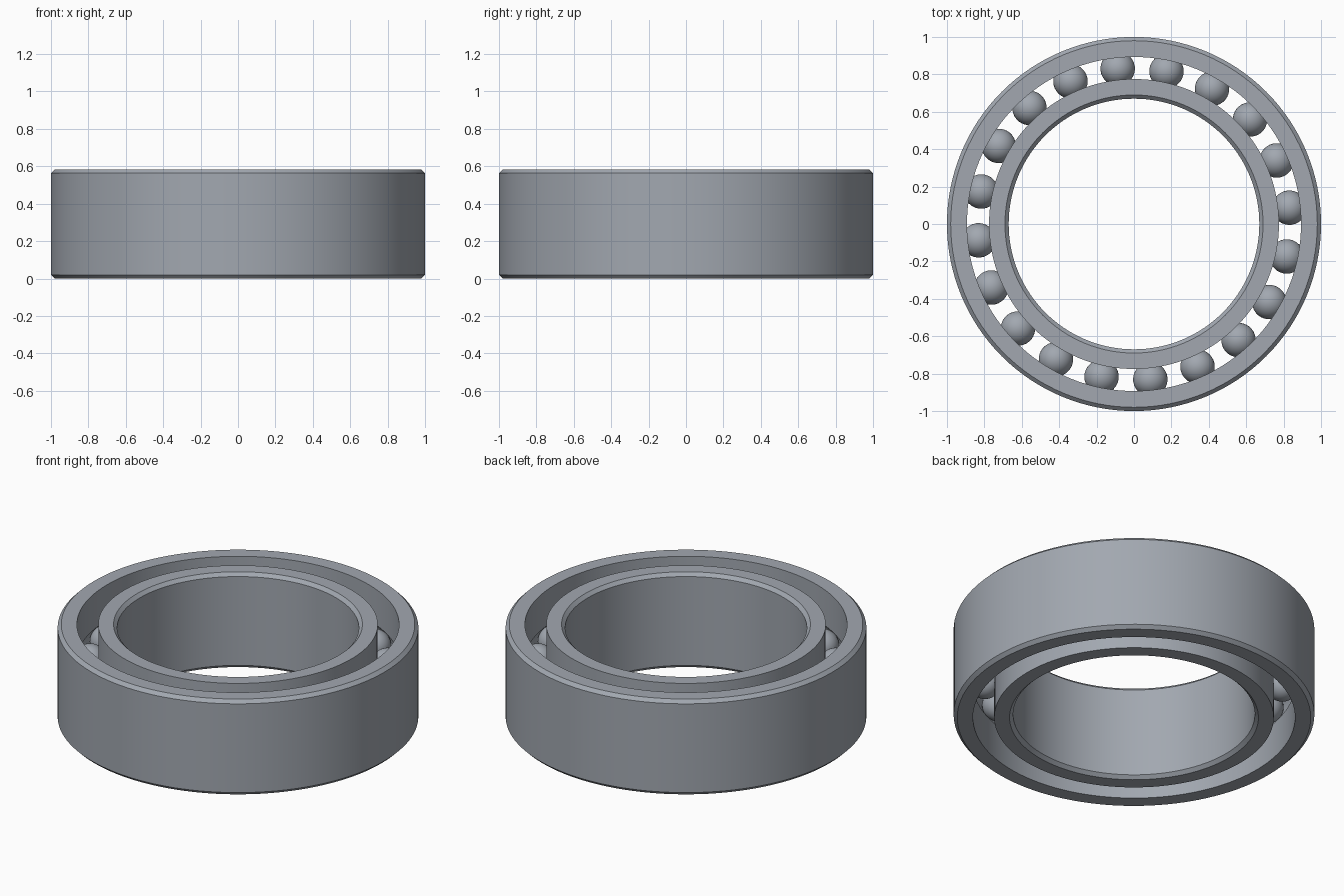
import bpy
import bmesh
import math
from mathutils import Matrix, Vector

cube = bpy.data.objects.get("Cube")
if cube:
    bpy.data.objects.remove(cube, do_unlink=True)

HEIGHT = 0.583
MID = HEIGHT / 2
CHAMFER = 0.02
PITCH = 0.835          # radius of the circle of ball centres
BALL = 0.092
BALL_COUNT = 20
PHASE = math.radians(6)

steel = bpy.data.materials.new("steel grey")
steel.use_nodes = True
colour = (0.36, 0.39, 0.435, 1)
steel.diffuse_color = colour
steel.node_tree.nodes["Principled BSDF"].inputs["Base Color"].default_value = colour


def finish(name, bm):
    bmesh.ops.recalc_face_normals(bm, faces=bm.faces)
    mesh = bpy.data.meshes.new(name)
    bm.to_mesh(mesh)
    bm.free()
    mesh.materials.append(steel)
    obj = bpy.data.objects.new(name, mesh)
    bpy.context.collection.objects.link(obj)
    bpy.ops.object.select_all(action='DESELECT')
    obj.select_set(True)
    bpy.context.view_layer.objects.active = obj
    bpy.ops.object.shade_smooth_by_angle(angle=math.radians(30))
    return obj


def race_ring(name, plain, grooved, steps=128):
    """Ring with a chamfered plain wall and a ball groove in the other wall."""
    side = 1 if plain > grooved else -1
    inset = plain - side * CHAMFER
    profile = [(grooved, 0), (inset, 0), (plain, CHAMFER),
               (plain, HEIGHT - CHAMFER), (inset, HEIGHT), (grooved, HEIGHT)]
    # groove arc, a hair larger than the balls
    radius = BALL + 0.001
    half = math.acos(abs(grooved - PITCH) / radius)
    for i in range(11):
        a = half * (1 - i / 5)
        profile.append((PITCH + side * radius * math.cos(a),
                        MID + radius * math.sin(a)))
    bm = bmesh.new()
    verts = [bm.verts.new((r, 0, z)) for r, z in profile]
    edges = [bm.edges.new((v, verts[i - 1])) for i, v in enumerate(verts)]
    bmesh.ops.spin(bm, geom=verts + edges, cent=(0, 0, 0), axis=(0, 0, 1),
                   angle=math.tau, steps=steps, use_merge=True)
    bmesh.ops.remove_doubles(bm, verts=bm.verts, dist=0.0001)
    return finish(name, bm)


# Rings
race_ring("outer_ring", 1.0, 0.893)
race_ring("inner_ring", 0.67, 0.775)

# Balls
bm = bmesh.new()
for i in range(BALL_COUNT):
    turn = Matrix.Rotation(PHASE + i * math.tau / BALL_COUNT, 4, 'Z')
    place = turn @ Matrix.Translation(Vector((PITCH, 0, MID)))
    bmesh.ops.create_uvsphere(bm, u_segments=32, v_segments=20,
                              radius=BALL, matrix=place)
finish("bearing_balls", bm)
